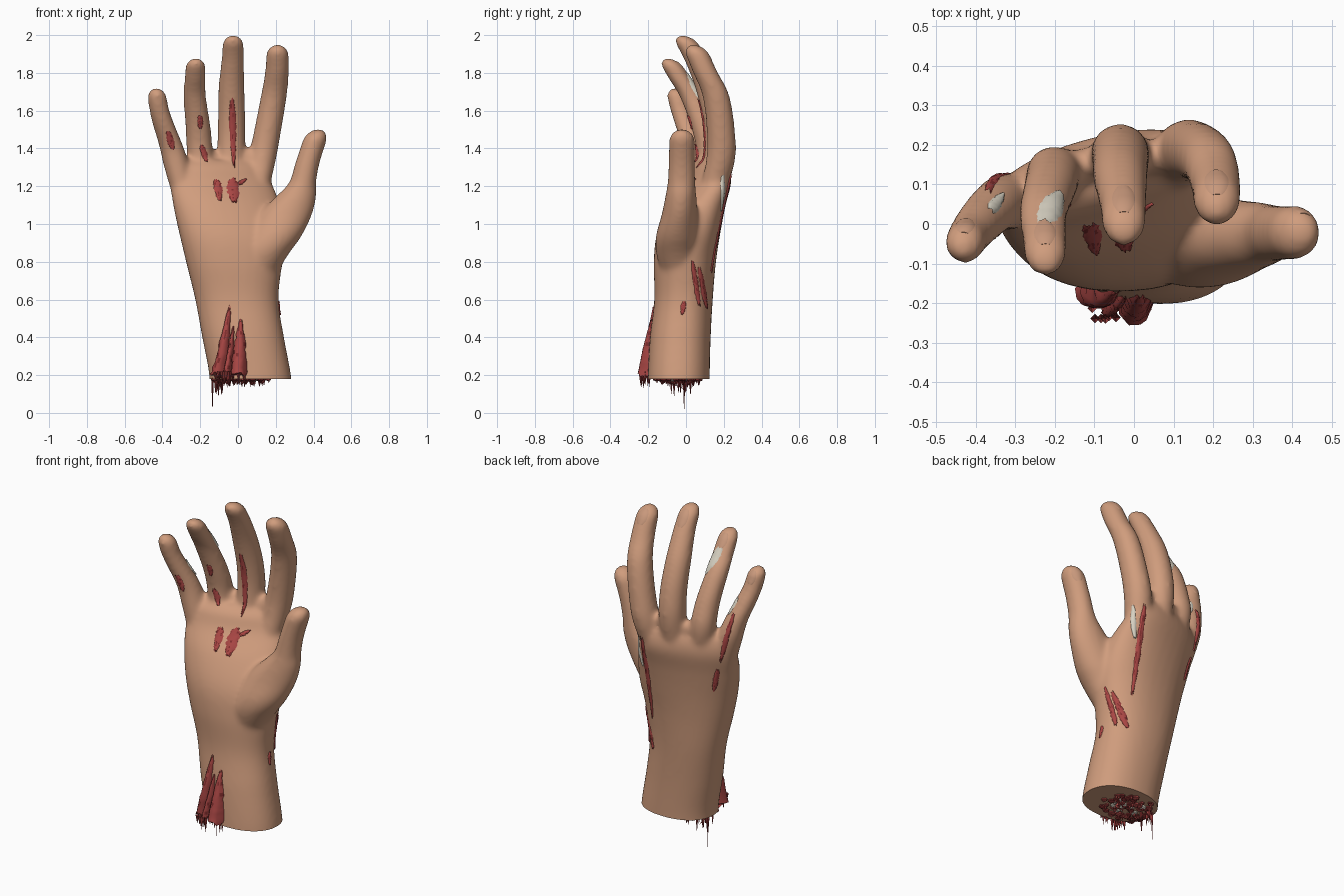
import bpy, bmesh, math, random
from mathutils import Vector, Matrix
from mathutils.bvhtree import BVHTree

random.seed(4)
if "Cube" in bpy.data.objects:
    bpy.data.objects.remove(bpy.data.objects["Cube"])


def material(name, rgb):
    m = bpy.data.materials.new(name)
    m.use_nodes = True
    m.diffuse_color = (*rgb, 1)
    m.node_tree.nodes["Principled BSDF"].inputs["Base Color"].default_value = (*rgb, 1)
    return m


SKIN = material("skin", (0.63, 0.335, 0.205))
NAIL = material("nail", (0.58, 0.315, 0.2))
FLESH = material("flesh red", (0.4, 0.062, 0.058))
DARK = material("dark flesh", (0.22, 0.027, 0.027))
BONE = material("bone", (0.68, 0.64, 0.54))


def add_object(name, bm, mats, angle=40):
    me = bpy.data.meshes.new(name)
    bm.to_mesh(me)
    bm.free()
    ob = bpy.data.objects.new(name, me)
    bpy.context.collection.objects.link(ob)
    for m in mats:
        me.materials.append(m)
    bpy.ops.object.select_all(action="DESELECT")
    ob.select_set(True)
    bpy.context.view_layer.objects.active = ob
    bpy.ops.object.shade_smooth_by_angle(angle=math.radians(angle))
    return ob


def catmull(p, steps=6):
    p = [Vector(q) for q in p]
    out = []
    for i in range(len(p) - 1):
        a, b, c, d = p[max(i - 1, 0)], p[i], p[i + 1], p[min(i + 2, len(p) - 1)]
        for k in range(steps):
            t = k / steps
            out.append(b + (c - a) * (t / 2) + (2 * a - 5 * b + 4 * c - d) * (t * t / 2)
                       + (3 * b - a - 3 * c + d) * (t ** 3 / 2))
    return out + [p[-1]]


def loft(bm, sections, power=2.0, dome=True, n=32):
    """Stack level oval rings; each section is x, y, z, x radius, y radius, tilt."""
    secs = catmull(sections)
    if dome:
        end = secs[-1]
        slope = (end - secs[-4]) / (end[2] - secs[-4][2])
        for k in range(1, 7):
            a = k * math.pi / 13
            rise = end[3] * math.sin(a)
            s = end.copy()
            s[0] += slope[0] * rise
            s[1] += slope[1] * rise
            s[2] += rise
            s[3] *= math.cos(a)
            s[4] *= math.cos(a)
            secs.append(s)
    rings = []
    for x, y, z, rx, ry, tilt in secs:
        ring, rot = [], Matrix.Rotation(math.radians(tilt), 3, "Z")
        for i in range(n):
            c, s = math.cos(math.tau * i / n), math.sin(math.tau * i / n)
            v = Vector((math.copysign(abs(c) ** (2 / power), c) * rx,
                        math.copysign(abs(s) ** (2 / power), s) * ry, 0))
            ring.append(bm.verts.new(rot @ v + Vector((x, y, z))))
        rings.append(ring)
    for lo, hi in zip(rings, rings[1:]):
        for i in range(n):
            j = (i + 1) % n
            bm.faces.new((lo[i], lo[j], hi[j], hi[i]))
    bm.faces.new(rings[0][::-1])
    bm.faces.new(rings[-1])


# Wrist and palm
body = bmesh.new()
loft(body, [(.07, -.04, .05, .225, .165, 0), (.064, -.038, .2, .217, .164, 0),
            (.027, -.03, .4, .217, .161, 0), (-.006, -.013, .6, .221, .155, 0),
            (-.02, -.006, .8, .256, .164, 4), (-.03, .014, .95, .283, .163, 8),
            (-.06, .058, 1.1, .288, .14, 12), (-.09, .11, 1.22, .275, .108, 15),
            (-.1, .122, 1.3, .24, .085, 15), (-.1, .13, 1.34, .2, .05, 15)],
     power=2.2, dome=False)

# Thumb with its fleshy base
loft(body, [(.06, 0, .62, .08, .09, 0), (.13, -.045, .82, .125, .108, 0),
            (.188, -.048, .93, .145, .112, 0), (.25, -.034, 1.05, .142, .095, 0),
            (.31, -.027, 1.15, .105, .082, 0), (.342, -.024, 1.22, .072, .074, 0),
            (.367, -.023, 1.32, .065, .07, 0), (.405, -.022, 1.44, .064, .068, 0)])

# Fingers and the webs between them: centre and radius from knuckle to tip
DIGITS = [
    [(.08, .12, 1.1, .065), (.125, .182, 1.33, .074), (.158, .184, 1.5, .072),
     (.19, .158, 1.68, .069), (.206, .104, 1.8, .064), (.209, .064, 1.89, .061)],
    [(-.04, .12, 1.1, .065), (-.036, .173, 1.38, .074), (-.034, .165, 1.55, .073),
     (-.035, .12, 1.72, .069), (-.028, .058, 1.86, .061), (-.026, .012, 1.943, .058)],
    [(-.17, .08, 1.1, .06), (-.2, .125, 1.35, .069), (-.21, .1, 1.5, .067),
     (-.229, .032, 1.67, .061), (-.227, -.033, 1.77, .057), (-.225, -.067, 1.825, .055)],
    [(-.25, .04, 1.0, .05), (-.318, .055, 1.28, .068), (-.353, .042, 1.41, .064),
     (-.395, 0, 1.53, .058), (-.418, -.03, 1.61, .053), (-.427, -.046, 1.67, .051)],
    [(.035, .14, 1.15, .05), (.05, .17, 1.36, .042)],
    [(-.12, .12, 1.15, .05), (-.128, .148, 1.35, .042)],
]
for pts in DIGITS:
    loft(body, [(x, y, z, r, r * 1.04, 0) for x, y, z, r in pts])

# Fuse into one skin, then slice the wrist flat
rough = add_object("hand_rough", body, [])
fuse = rough.modifiers.new("fuse", "REMESH")
fuse.mode, fuse.voxel_size = "VOXEL", 0.011
soft = rough.modifiers.new("soften", "SMOOTH")
soft.factor, soft.iterations = 0.5, 20
fused = bpy.data.meshes.new_from_object(rough.evaluated_get(bpy.context.evaluated_depsgraph_get()))
bpy.data.objects.remove(rough)
bm = bmesh.new()
bm.from_mesh(fused)
bmesh.ops.bisect_plane(bm, geom=bm.verts[:] + bm.edges[:] + bm.faces[:],
                       plane_co=(0, 0, .18), plane_no=(0, 0, -1), clear_outer=True)
bmesh.ops.holes_fill(bm, edges=[e for e in bm.edges if e.is_boundary], sides=0)
surface = BVHTree.FromBMesh(bm)
add_object("hand", bm, [SKIN], 60)


def patch(name, a, b, face, w0, w1, mats, lift=0.0, jag=0.25, height=0.007, rows=16, cols=6):
    """Lay a thin tapered strip from a to b on the skin, seen from direction face."""
    a, b, face = Vector(a), Vector(b), Vector(face).normalized()
    side = (b - a).cross(face).normalized()
    bm = bmesh.new()
    grid = []
    for i in range(rows + 1):
        t = min(i / (rows - 1), 1)
        w = (w0 + (w1 - w0) * t) * (1 if lift and t > .5 else math.sin(math.pi * (.05 + .9 * t)) ** .5)
        row = []
        for j in range(cols + 1):
            u = j / cols - .5
            shift = random.uniform(-jag, jag) * w * (.5 if abs(u) == .5 else .2)
            along = random.uniform(-jag, jag) * .2 if i in (0, rows - 1) else 0
            p = a + (b - a) * (t + along) + side * (u * w + shift)
            hit, normal = surface.ray_cast(p + face * .4, -face)[:2]
            if hit is None:
                hit, normal = surface.find_nearest(p)[:2]
            bulge = math.cos(math.pi * u) ** .5 if abs(u) < .5 else 0
            up = bulge * (height + lift * t + random.uniform(0, jag) * .01) - .002
            row.append(bm.verts.new(hit + normal * (up if i < rows else -.004)))
        grid.append(row)
    for r, s in zip(grid, grid[1:]):
        for j in range(cols):
            f = bm.faces.new((r[j], r[j + 1], s[j + 1], s[j]))
            f.material_index = int(len(mats) > 1 and random.random() < .12)
    bmesh.ops.recalc_face_normals(bm, faces=bm.faces[:])
    bm.normal_update()
    if sum(f.normal.dot(face) for f in bm.faces) < 0:
        bmesh.ops.reverse_faces(bm, faces=bm.faces[:])
    add_object(name, bm, mats, 50)


# Fingernails
BACK = (0, 1, .45)
for name, a, b, face, w in [
        ("index", (.207, .1, 1.85), (.21, .08, 1.94), BACK, .085),
        ("middle", (-.027, .08, 1.89), (-.026, .04, 1.985), BACK, .08),
        ("ring", (-.226, 0, 1.79), (-.225, -.03, 1.87), BACK, .075),
        ("pinky", (-.425, 0, 1.63), (-.43, -.02, 1.705), BACK, .068),
        ("thumb", (.405, .02, 1.39), (.43, .02, 1.475), (.5, .9, .2), .085)]:
    patch(name + "_nail", a, b, face, w, w, [NAIL], jag=0, height=.004)

# Torn wounds
RED = [FLESH, DARK]
FRONT, SIDE, REAR = (0, -1, 0), (1, 0, 0), (-.35, 1, 0)
for name, a, b, face, w0, w1 in [
        ("middle_finger", (-.032, 0, 1.66), (-.022, 0, 1.31), FRONT, .055, .025),
        ("ring_finger", (-.2, 0, 1.575), (-.2, 0, 1.505), FRONT, .038, .032),
        ("ring_base", (-.195, 0, 1.42), (-.165, 0, 1.33), FRONT, .038, .032),
        ("pinky_front", (-.37, 0, 1.49), (-.345, 0, 1.395), FRONT, .045, .04),
        ("palm_outer", (-.115, 0, 1.235), (-.095, 0, 1.125), FRONT, .06, .035),
        ("palm_inner", (-.03, 0, 1.24), (-.02, 0, 1.115), FRONT, .08, .06),
        ("palm_nick", (0, 0, 1.21), (.045, 0, 1.238), FRONT, .03, .015),
        ("wrist_front", (.2, .035, .8), (.2, .07, .57), SIDE, .03, .03),
        ("wrist_rear", (.2, .07, .77), (.2, .108, .56), SIDE, .03, .03),
        ("wrist_nick", (.2, -.01, .59), (.2, -.02, .52), SIDE, .035, .025),
        ("knuckle", (.125, .24, 1.27), (.14, .16, .76), (.5, .85, 0), .04, .03),
        ("pinky_back", (-.375, .1, 1.47), (-.305, .1, 1.2), REAR, .035, .03),
        ("pinky_lower", (-.285, .1, 1.14), (-.255, .1, 1.0), REAR, .035, .03)]:
    patch(name + "_wound", a, b, face, w0, w1, RED)

# Exposed bone
for name, a, b, face, w in [
        ("knuckle", (.17, .195, 1.26), (.17, .195, 1.07), (1, .45, 0), .038),
        ("ring", (-.22, .03, 1.8), (-.19, .06, 1.66), (.3, 1, .2), .085),
        ("pinky", (-.365, .03, 1.55), (-.345, .03, 1.45), (.3, 1, .2), .04)]:
    patch(name + "_bone", a, b, face, w, w * .6, [BONE], jag=.15)

# Peeled flaps rising out of the front of the wrist
for name, a, b, w0, w1 in [("outer", (-.045, 0, .56), (-.095, 0, .195), .035, .065),
                           ("middle", (-.025, 0, .46), (-.05, 0, .2), .02, .04),
                           ("inner", (.015, 0, .49), (.003, 0, .2), .035, .09)]:
    patch(name + "_flap", a, b, FRONT, w0, w1, RED, lift=.055)

# Ragged stump: lumps of flesh and bone with hanging shreds
bm = bmesh.new()


def paint(verts, index):
    for f in {f for v in verts for f in v.link_faces}:
        f.material_index = index


def shred(x, y, top, tip, r, index):
    place = Matrix.Translation((x, y, (top + tip) / 2)) @ Matrix.Rotation(math.pi, 4, "X")
    paint(bmesh.ops.create_cone(bm, segments=4, radius1=r, radius2=0, depth=top - tip,
                                matrix=place)["verts"], index)


for i in range(90):
    a, r = random.uniform(0, math.tau), math.sqrt(random.random())
    x, y = .01 + .165 * r * math.cos(a), -.04 + .12 * r * math.sin(a)
    scale = Matrix.Diagonal((1, 1, .6, 1))
    lump = bmesh.ops.create_icosphere(bm, subdivisions=1, radius=random.uniform(.012, .024),
                                      matrix=Matrix.Translation((x, y, .178)) @ scale)
    paint(lump["verts"], random.choice((0, 0, 1, 1, 2)) if r < .6 else random.choice((0, 1)))
    shred(x, y, .18, random.uniform(.135, .168), .009, random.choice((0, 0, 1)))
for i in range(16):
    shred(random.uniform(-.12, .04), random.uniform(-.24, -.19), .22,
          random.uniform(.13, .18), .012, i % 2)
for i in range(10):
    shred(random.uniform(-.14, -.06), random.uniform(-.08, .03), .18,
          random.uniform(.08, .13), .009, i % 2)
shred(-.135, -.01, .185, 0, .007, 1)
add_object("torn_stump", bm, [FLESH, DARK, BONE], 20)
